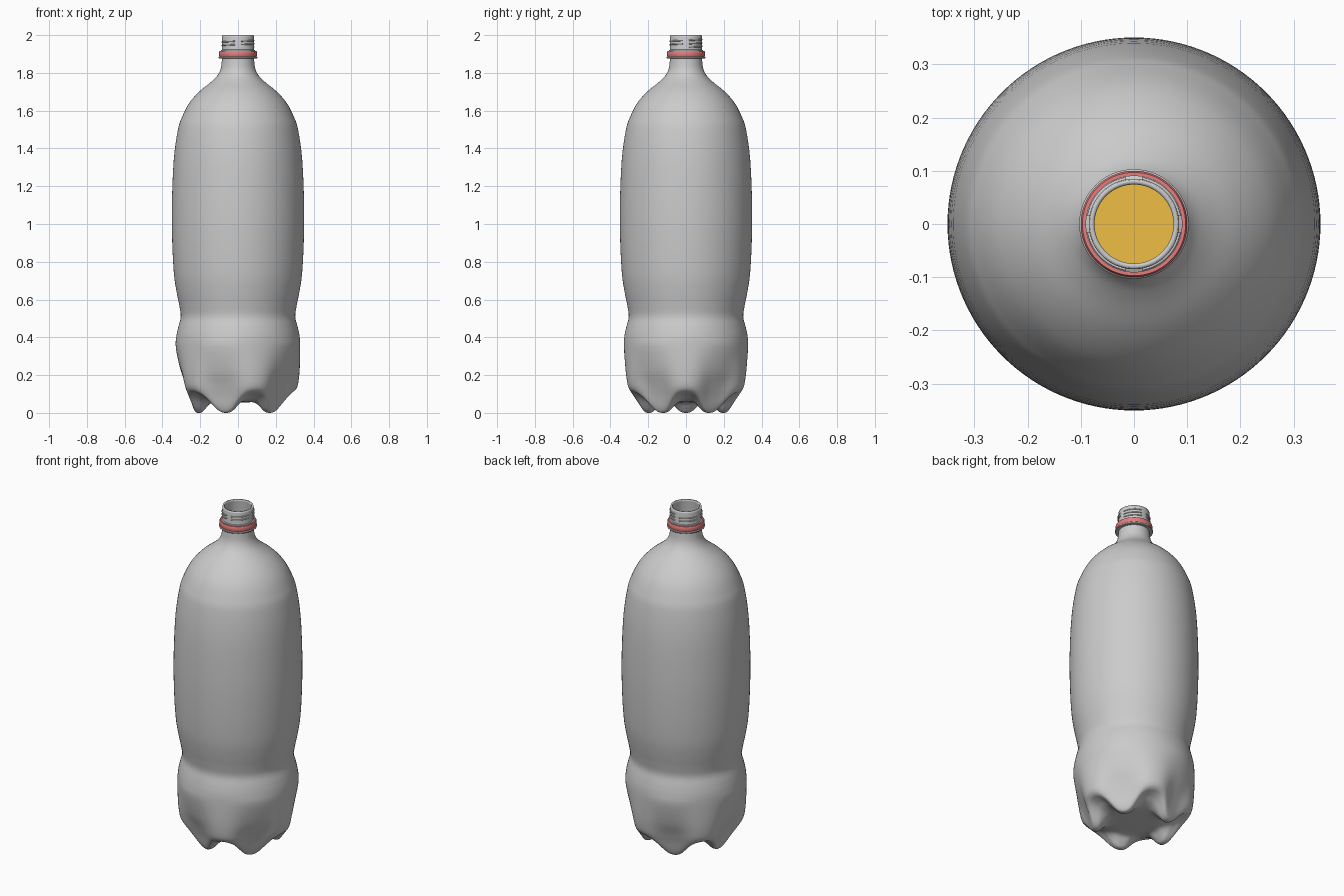
import bpy, bmesh, math
from mathutils import Vector

if "Cube" in bpy.data.objects:
    bpy.data.objects.remove(bpy.data.objects["Cube"])

SEG = 120


def spline(pts, n):
    """Smooth curve through the points, n steps per span."""
    p = [pts[0]] + pts + [pts[-1]]
    out = []
    for i in range(1, len(p) - 2):
        a, b, c, d = (Vector(q) for q in p[i - 1:i + 3])
        for k in range(n):
            t = k / n
            out.append(0.5 * (2 * b + (c - a) * t + (2 * a - 5 * b + 4 * c - d) * t * t
                              + (3 * b - a - 3 * c + d) * t ** 3))
    return out + [Vector(pts[-1])]


def foot_weight(ang):
    """1 on the five feet, 0 in the valleys between them (valley on +x)."""
    t = 0.5 - 0.5 * math.cos(5 * ang)
    return 0.5 * t + 0.5 * t * t * (3 - 2 * t)


def skin(name, foot, valley, close_top=False, ring=False, color=None):
    """Lathe that blends between two profiles around the axis."""
    bm = bmesh.new()
    rows = []
    for f, v in zip(foot, valley):
        row = []
        for s in range(SEG):
            a = 2 * math.pi * s / SEG
            r, z = Vector(v).lerp(Vector(f), foot_weight(a))
            row.append(bm.verts.new((r * math.cos(a), r * math.sin(a), z)))
        rows.append(row)
    pairs = list(zip(rows, rows[1:]))
    if ring:
        pairs.append((rows[-1], rows[0]))
    for lo, hi in pairs:
        for s in range(SEG):
            n = (s + 1) % SEG
            bm.faces.new((lo[s], lo[n], hi[n], hi[s]))
    if not ring:
        c = bm.verts.new((0, 0, foot[0][1]))
        for s in range(SEG):
            bm.faces.new((c, rows[0][(s + 1) % SEG], rows[0][s]))
    if close_top:
        bm.faces.new(rows[-1])
    bmesh.ops.recalc_face_normals(bm, faces=bm.faces)
    me = bpy.data.meshes.new(name)
    bm.to_mesh(me)
    bm.free()
    return finish(bpy.data.objects.new(name, me), color)


def finish(ob, color=None):
    bpy.context.collection.objects.link(ob)
    if color:
        m = bpy.data.materials.new(ob.name + "_colour")
        m.diffuse_color = color
        m.use_nodes = True
        m.node_tree.nodes["Principled BSDF"].inputs["Base Color"].default_value = m.diffuse_color
        ob.data.materials.append(m)
    if ob.type == 'MESH':
        bpy.ops.object.select_all(action='DESELECT')
        ob.select_set(True)
        bpy.context.view_layer.objects.active = ob
        bpy.ops.object.shade_smooth_by_angle(angle=math.radians(40))
    return ob


# Profiles: base through a foot, base through a valley, shared upper body
foot = [(.03, .056), (.10, .057), (.145, .05), (.17, .025), (.19, .004), (.208, 0), (.226, .006),
        (.24, .035), (.255, .09), (.275, .15), (.305, .23)]
valley = [(.03, .056), (.10, .057), (.145, .06), (.18, .067), (.21, .077), (.24, .092), (.268, .103),
          (.292, .112), (.31, .13), (.32, .165), (.327, .24)]
body = [(.329, .345), (.326, .405), (.316, .455), (.303, .51), (.311, .57), (.325, .64), (.339, .735),
        (.348, .9), (.35, 1.1), (.34, 1.34), (.318, 1.5), (.297, 1.565), (.268, 1.625), (.235, 1.67),
        (.195, 1.71), (.145, 1.75), (.112, 1.782), (.092, 1.82), (.085, 1.87)]
neck = [Vector((.085, 1.99)), Vector((.083, 2.0))]

# Bottle shell with wall thickness
shell = skin("bottle", spline(foot + body, 4) + neck, spline(valley + body, 4) + neck)
mod = shell.modifiers.new("wall", 'SOLIDIFY')
mod.thickness = .009
mod.offset = -1

# Liquid inside the shell
fill = [(.03, .075), (.17, .09), (.235, .13), (.27, .2), (.305, .33), (.298, .43), (.286, .51),
        (.298, .58), (.318, .72), (.334, .95), (.334, 1.1), (.324, 1.33), (.302, 1.5)]
prof = spline(fill, 3)
skin("liquid", prof, prof, close_top=True, color=(.86, .52, .06, 1))


def collar(name, pts, color=None):
    skin(name, pts, pts, ring=True, color=color)


# Neck flange, red seal band and small bead above it
collar("neck_flange", [(.08, 1.876), (.1, 1.876), (.103, 1.879), (.103, 1.884), (.1, 1.887), (.08, 1.887)])
collar("seal_band", [(.083, 1.887), (.098, 1.887), (.1, 1.891), (.1, 1.911), (.097, 1.916), (.083, 1.916)],
       (.8, .2, .2, 1))
collar("neck_bead", [(.082, 1.916), (.091, 1.916), (.091, 1.92), (.082, 1.924)])

# Broken screw thread
cu = bpy.data.curves.new("screw_thread", 'CURVE')
cu.dimensions = '3D'
cu.bevel_depth = .0035
cu.bevel_resolution = 2
cu.use_fill_caps = True
for q in range(9):
    sp = cu.splines.new('POLY')
    sp.points.add(12)
    for k, p in enumerate(sp.points):
        a = math.radians(q * 90 + 10 + 70 * k / 12)
        p.co = (.086 * math.cos(a), .086 * math.sin(a), 1.936 + .018 * a / (2 * math.pi), 1)
finish(bpy.data.objects.new("screw_thread", cu))
